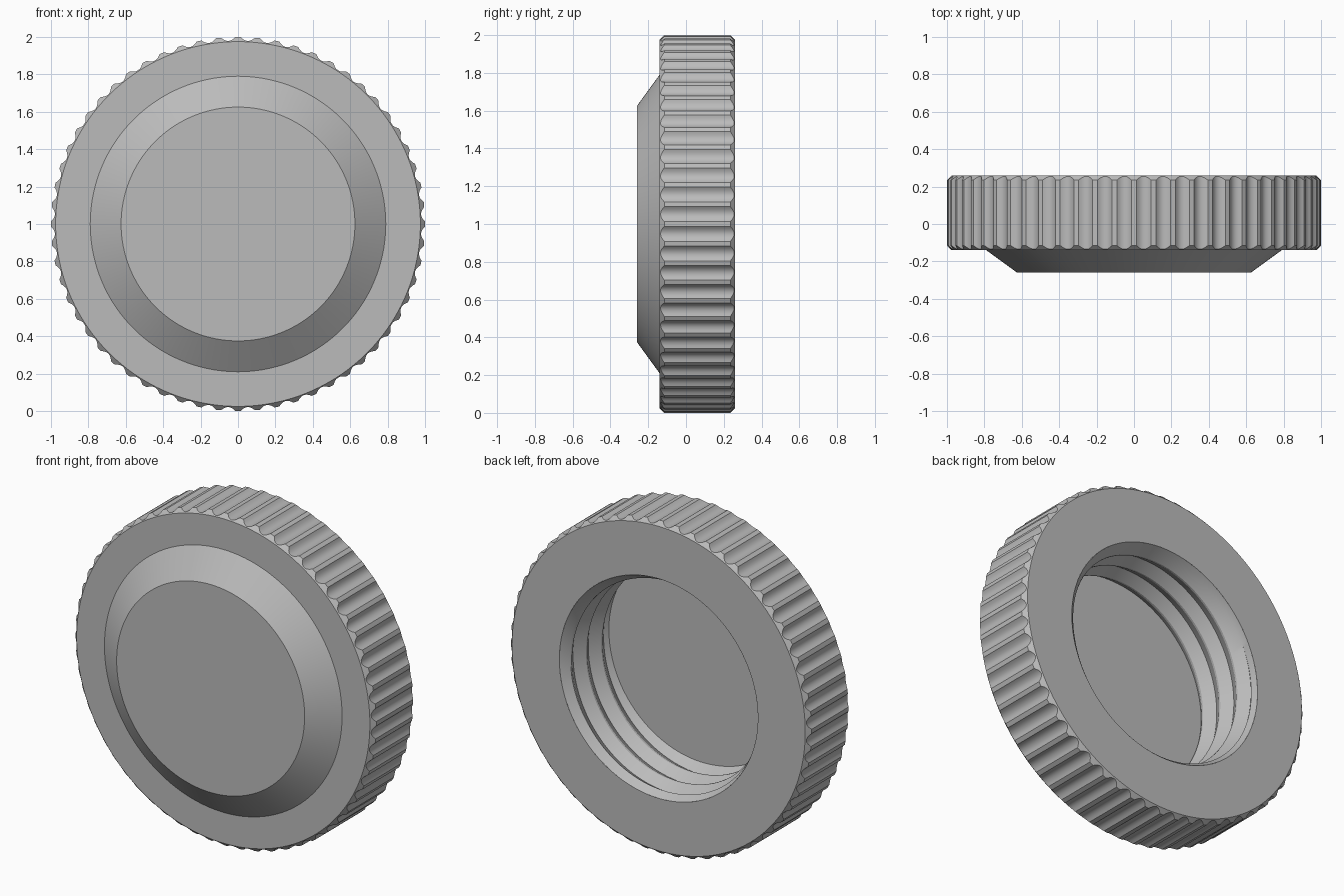
import bpy, bmesh, math

cube = bpy.data.objects.get("Cube")
if cube:
    bpy.data.objects.remove(cube)

FRONT, BACK, BOSS = -0.14, 0.26, -0.26
RIM, OUTER, MOUTH = 0.975, 1.0, 0.66
FLUTES, STEPS = 60, 8
SEGS = FLUTES * STEPS

grey = bpy.data.materials.new("Plain grey")
grey.use_nodes = True
grey.diffuse_color = (0.5, 0.5, 0.5, 1)
grey.node_tree.nodes["Principled BSDF"].inputs["Base Color"].default_value = (0.5, 0.5, 0.5, 1)


def ring(bm, shape, count):
    """Ring around the y axis; shape(i) gives radius and y."""
    verts = []
    for i in range(count):
        a = math.tau * i / count
        r, y = shape(i)
        verts.append(bm.verts.new((r * math.cos(a), y, 1 + r * math.sin(a))))
    return verts


def bridge(bm, a, b, closed=True):
    n = len(a)
    for i in range(n if closed else n - 1):
        j = (i + 1) % n
        bm.faces.new((a[i], a[j], b[j], b[i]))


def finish(bm, name, angle):
    bmesh.ops.remove_doubles(bm, verts=bm.verts, dist=1e-5)
    mesh = bpy.data.meshes.new(name)
    bm.to_mesh(mesh)
    bm.free()
    mesh.materials.append(grey)
    obj = bpy.data.objects.new(name, mesh)
    bpy.context.collection.objects.link(obj)
    bpy.ops.object.select_all(action='DESELECT')
    obj.select_set(True)
    bpy.context.view_layer.objects.active = obj
    bpy.ops.object.shade_smooth_by_angle(angle=math.radians(angle))
    return obj


# Knob body: raised boss, fluted and chamfered grip, back face
def flute_radius(i):
    t = abs((i % STEPS) / STEPS - 0.5) * 2      # 0 at groove centre
    return OUTER - 0.02 * max(0, 1 - (t / 0.75) ** 2)


def front_edge(i):
    r = flute_radius(i)
    return r, FRONT + (r - RIM)


def back_edge(i):
    r = flute_radius(i)
    return r, BACK - (r - RIM)


bm = bmesh.new()
rings = [ring(bm, s, SEGS) for s in (
    lambda i: (0.625, BOSS),
    lambda i: (0.79, FRONT),
    lambda i: (RIM, FRONT),
    front_edge,
    back_edge,
    lambda i: (RIM, BACK),
    lambda i: (MOUTH, BACK))]
bm.faces.new(rings[0])
for a, b in zip(rings, rings[1:]):
    bridge(bm, a, b)
bmesh.ops.recalc_face_normals(bm, faces=bm.faces)
finish(bm, "fluted_knob", 25)

# Threaded bore: helical V thread between a chamfered mouth and a flat floor
PITCH, START, DEPTH, TURN = 0.145, 0.04, 0.44, 120
CREST, ROOT = 0.615, 0.655
bm = bmesh.new()


def thread_radius(d, i):
    phase = ((d - 0.05) / PITCH - i / TURN) % 1
    slope = abs(phase - 0.5) * 2                # 1 at crest, 0 at root
    return ROOT + (CREST - ROOT) * min(1, slope / 0.92)


rows = []
for k in range(-2, 5):
    for part in (-0.04, 0.04, 0.5):             # crest edges and root
        row = []
        for i in range(TURN + 1):
            d = 0.05 + PITCH * (k + part + i / TURN)
            d = min(max(d, START), DEPTH)
            a = math.tau * i / TURN
            r = thread_radius(d, i)
            row.append(bm.verts.new((r * math.cos(a), BACK - d, 1 + r * math.sin(a))))
        rows.append(row)
for a, b in zip(rows, rows[1:]):
    bridge(bm, a, b, closed=False)
mouth = ring(bm, lambda i: (MOUTH, BACK), TURN)
bridge(bm, mouth + mouth[:1], rows[0], closed=False)
bm.faces.new(rows[-1][:-1])
bmesh.ops.remove_doubles(bm, verts=bm.verts, dist=1e-5)
bmesh.ops.dissolve_degenerate(bm, dist=1e-5, edges=bm.edges)
bmesh.ops.recalc_face_normals(bm, faces=bm.faces)
# Make the floor and walls face into the bore
floor = max(bm.faces, key=lambda f: f.calc_area())
if floor.normal.y < 0:
    bmesh.ops.reverse_faces(bm, faces=bm.faces)
finish(bm, "threaded_bore", 25)
